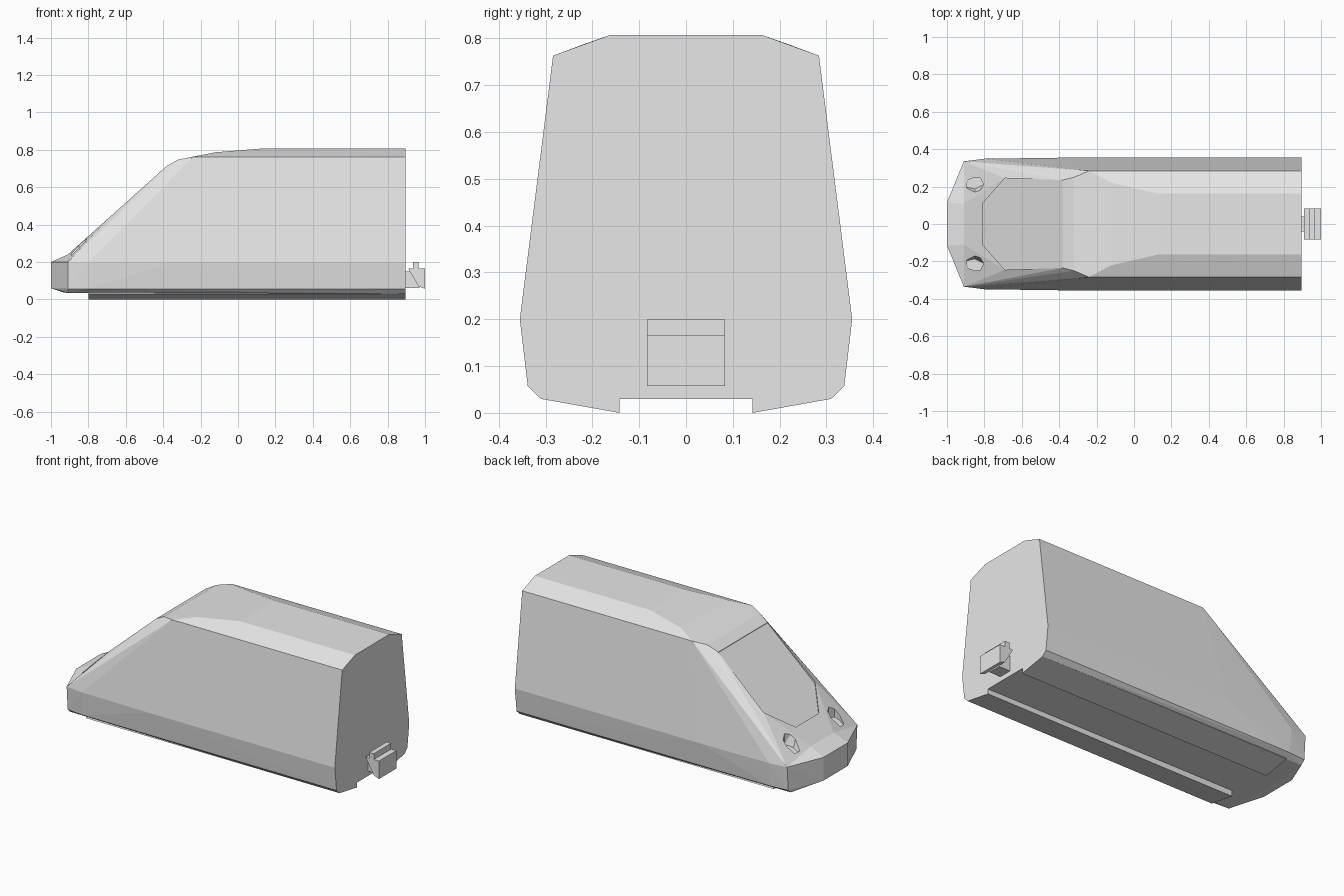
import bpy, bmesh, math

cube = bpy.data.objects.get("Cube")
if cube:
    bpy.data.objects.remove(cube, do_unlink=True)

grey = bpy.data.materials.new("light_grey")
grey.use_nodes = True
grey.diffuse_color = (0.8, 0.8, 0.8, 1)
grey.node_tree.nodes["Principled BSDF"].inputs["Base Color"].default_value = (0.8, 0.8, 0.8, 1)


def mirrored(points):
    return points + [(x, -y, z) for x, y, z in points]


def hull(name, points):
    """Flat-faced convex solid around the given points."""
    bm = bmesh.new()
    for p in points:
        bm.verts.new(p)
    bmesh.ops.convex_hull(bm, input=bm.verts[:])
    loose = [v for v in bm.verts if not v.link_faces]
    bmesh.ops.delete(bm, geom=loose, context='VERTS')
    bmesh.ops.dissolve_limit(bm, angle_limit=math.radians(0.5),
                             verts=bm.verts[:], edges=bm.edges[:])
    bmesh.ops.recalc_face_normals(bm, faces=bm.faces[:])
    mesh = bpy.data.meshes.new(name)
    bm.to_mesh(mesh)
    bm.free()
    mesh.materials.append(grey)
    obj = bpy.data.objects.new(name, mesh)
    bpy.context.collection.objects.link(obj)
    return obj


def combine(target, other, operation):
    mod = target.modifiers.new(operation.lower(), 'BOOLEAN')
    mod.operation = operation
    mod.solver = 'EXACT'
    mod.object = other
    other.hide_render = True
    bpy.context.view_layer.objects.active = target
    bpy.ops.object.modifier_apply(modifier=mod.name)
    bpy.data.objects.remove(other, do_unlink=True)


def box(name, x0, x1, half_y, z0, z1):
    return hull(name, mirrored([(x, half_y, z) for x in (x0, x1) for z in (z0, z1)]))


def slope(x):
    """Height of the windscreen plane."""
    return 0.24 + (x + 0.91) * 0.896


# Main shell: rear section, roof crown, pillars, belt line and underside
BACK = 0.895
shell = hull("body_shell", mirrored([
    (BACK, 0.163, 0.807), (BACK, 0.284, 0.763), (BACK, 0.355, 0.2),
    (BACK, 0.338, 0.057), (BACK, 0.31, 0.03),
    (0.13, 0.163, 0.807), (-0.12, 0.22, 0.787), (-0.24, 0.284, 0.763),
    (-0.32, 0.25, 0.748), (-0.38, 0.235, slope(-0.38)),
    (-0.69, 0.245, slope(-0.69)), (-0.69, 0.31, 0.39),
    (-0.91, 0.11, 0.24), (-0.91, 0.335, 0.2),
    (-0.8, 0.349, 0.2), (-0.35, 0.355, 0.2),
    (-0.8, 0.336, 0.057), (-0.91, 0.325, 0.057), (-0.91, 0.3, 0.035),
]))

# Tapered nose in front of the shell
nose = hull("nose", mirrored([
    (-1, 0.115, 0.06), (-1, 0.115, 0.2),
    (-0.91, 0.335, 0.2), (-0.91, 0.325, 0.057), (-0.91, 0.3, 0.035),
    (-0.91, 0.11, 0.24), (-0.93, 0.11, 0.037),
    (-0.8, 0.25, 0.1), (-0.8, 0.25, 0.18),
]))
combine(shell, nose, 'UNION')

# Recessed windscreen, deeper along its lower edge
outline = [(-0.81, 0.11, 0.018), (-0.69, 0.245, 0.014), (-0.38, 0.235, 0.003)]
floor = [(x, y, slope(x) - d) for x, y, d in outline]
lid = [(x, y, z + 0.2) for x, y, z in floor]
combine(shell, hull("windscreen_cutter", mirrored(floor + lid)), 'DIFFERENCE')

# Headlight pockets with a slanted inner wall
lamp = [(-0.89, 0.235), (-0.85, 0.25), (-0.82, 0.245),
        (-0.805, 0.21), (-0.85, 0.155), (-0.895, 0.19)]
for side in (1, -1):
    points = []
    for x, y in lamp:
        inner = max(0, 0.2 - y)
        z = 0.225 + 0.4 * (x + 0.9)
        points.append((x, side * (y + inner * 0.7), z))
        points.append((x, side * (y - inner * 0.5), z + 0.15))
    combine(shell, hull("headlight_cutter", points), 'DIFFERENCE')

# Wedge skirts under the floor, leaving a central channel
for side, label in ((1, "left"), (-1, "right")):
    hull(label + "_skirt", [(x, side * y, z) for x in (-0.8, BACK)
                            for y, z in ((0.142, 0), (0.142, 0.045),
                                         (0.3, 0.045), (0.31, 0.03))])

# Rear coupler: stem, hooked jaw and top fin
box("coupler_stem", BACK - 0.01, 0.97, 0.04, 0.06, 0.15)
hull("coupler_jaw", mirrored([(x, 0.083, z) for x, z in (
    (0.91, 0.165), (1, 0.165), (1, 0.057), (0.965, 0.07))]))
box("coupler_fin", 0.935, 0.965, 0.083, 0.16, 0.2)
